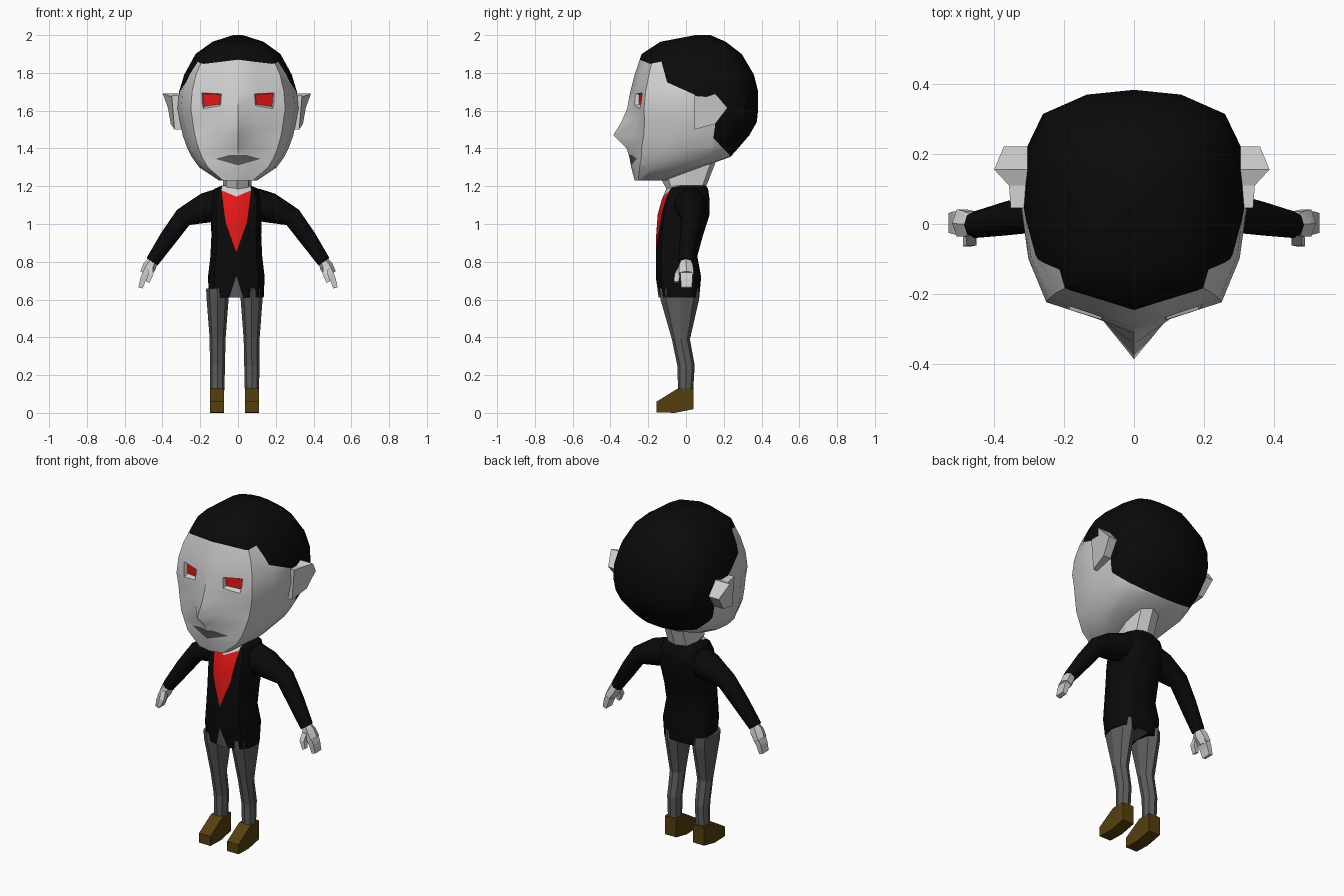
import bpy, bmesh, math
from mathutils import Vector
from mathutils.geometry import intersect_point_line

if "Cube" in bpy.data.objects:
    bpy.data.objects.remove(bpy.data.objects["Cube"])


def material(name, r, g, b):
    m = bpy.data.materials.new(name)
    m.diffuse_color = (r, g, b, 1)
    m.use_nodes = True
    m.node_tree.nodes["Principled BSDF"].inputs["Base Color"].default_value = m.diffuse_color
    return m


SKIN = material("pale_skin", 0.62, 0.62, 0.62)
HAIR = material("black", 0.003, 0.003, 0.003)
RED = material("red", 0.8, 0.008, 0.008)
GREY = material("dark_grey", 0.11, 0.11, 0.11)
BROWN = material("brown", 0.09, 0.05, 0.004)

# Half outline of a body section, front to back, in unit size
HALF = [(0, -1), (.32, -.9), (.78, -.76), (.94, -.4), (1, 0),
        (.95, .53), (.81, .8), (.42, .96), (0, 1)]
SECTION = HALF + [(-x, y) for x, y in HALF[-2:0:-1]]


def section(z, w, yf, yb, nose=None):
    mid, half = (yf + yb) / 2, (yb - yf) / 2
    pts = [Vector((x * w, mid + y * half, z)) for x, y in SECTION]
    if nose is not None:
        pts[0].y = nose
    return pts


def loft(rings):
    bm = bmesh.new()
    loops = [[bm.verts.new(p) for p in r] for r in rings]
    n = len(loops[0])
    for a, b in zip(loops, loops[1:]):
        for i in range(n):
            j = (i + 1) % n
            bm.faces.new((a[i], a[j], b[j], b[i]))
    bm.faces.new(loops[0][::-1])
    bm.faces.new(loops[-1])
    bmesh.ops.recalc_face_normals(bm, faces=bm.faces)
    return bm


def inside(p, poly):
    hit = False
    for (ax, ay), (bx, by) in zip(poly, poly[1:] + poly[:1]):
        if (ay > p[1]) != (by > p[1]) and p[0] < (bx - ax) * (p[1] - ay) / (by - ay) + ax:
            hit = not hit
    return hit


def paint(bm, poly, u, v, mat, front=False):
    """Cut an outline into the surface and colour the faces within it."""
    ok = lambda f: not front or f.calc_center_median().y < -.03
    for a, b in zip(poly, poly[1:] + poly[:1]):
        co, no = Vector((0, 0, 0)), Vector((0, 0, 0))
        co[u], co[v] = a
        no[u], no[v] = b[1] - a[1], a[0] - b[0]
        faces = [f for f in bm.faces if ok(f) and all(
            min(w.co[k] for w in f.verts) <= max(a[i], b[i]) and
            max(w.co[k] for w in f.verts) >= min(a[i], b[i])
            for i, k in enumerate((u, v)))]
        geom = faces + list({e for f in faces for e in f.edges}) + \
            list({w for f in faces for w in f.verts})
        bmesh.ops.bisect_plane(bm, geom=geom, dist=1e-5, plane_co=co, plane_no=no.normalized())
    for f in bm.faces:
        c = f.calc_center_median()
        if ok(f) and inside((c[u], c[v]), poly):
            f.material_index = mat


def add(name, bm, mats, x=0, mirror=False, smooth=None):
    me = bpy.data.meshes.new(name)
    bm.to_mesh(me)
    bm.free()
    ob = bpy.data.objects.new(name, me)
    bpy.context.collection.objects.link(ob)
    for m in mats:
        me.materials.append(m)
    ob.location.x = x
    if mirror:
        ob.modifiers.new("mirror", 'MIRROR').use_mirror_merge = False
    bpy.ops.object.select_all(action='DESELECT')
    ob.select_set(True)
    bpy.context.view_layer.objects.active = ob
    if smooth:
        bpy.ops.object.shade_smooth_by_angle(angle=math.radians(smooth))
    return ob


def tube(path, sides=6, turn=0):
    """Path of (x, y, z, radius across, radius in y)."""
    rings = []
    for i, (x, y, z, ra, rb) in enumerate(path):
        p, q = path[max(i - 1, 0)], path[min(i + 1, len(path) - 1)]
        d = Vector((q[0] - p[0], 0, q[2] - p[2])).normalized()
        across = d.cross(Vector((0, 1, 0)))
        rings.append([Vector((x, y, z)) + across * ra * math.cos(t) + Vector((0, rb * math.sin(t), 0))
                      for t in (turn + 2 * math.pi * k / sides for k in range(sides))])
    return loft(rings)


# Head with nose, painted hair and mouth
head = loft([section(*r) for r in [
    (1.23, .10, -.272, -.11), (1.30, .205, -.29, .08), (1.355, .245, -.30, .235),
    (1.40, .268, -.305, .275, -.315), (1.47, .293, -.30, .335, -.385),
    (1.54, .307, -.30, .375, -.342), (1.61, .32, -.305, .382, -.312),
    (1.70, .312, -.295, .382), (1.79, .285, -.272, .36), (1.90, .225, -.235, .295),
    (1.965, .135, -.135, .21), (2.0, .025, .05, .13)]])
paint(head, [(-.4, 1.875), (-.25, 1.872), (-.19, 1.848), (-.13, 1.86), (-.1, 1.75), (.045, 1.685),
             (.155, 1.53), (.145, 1.455), (.24, 1.355), (.3, 1.2), (.6, 1.2), (.6, 2.2), (-.4, 2.2)],
      1, 2, 1)
paint(head, [(-.12, 1.345), (-.04, 1.366), (.04, 1.366), (.12, 1.345), (0, 1.31)], 0, 2, 3, True)
head_mats = [SKIN, HAIR, RED, GREY]
head_ob = add("head", head, head_mats, smooth=40)

# Sunken eyes: tapered cutters with a red floor
floor = [(.185, 1.69), (.092, 1.686), (.097, 1.634), (.18, 1.622)]
rim = [(.205, 1.702), (.08, 1.694), (.087, 1.62), (.187, 1.602)]
for s in (-1, 1):
    back = [Vector((s * x, -.25 + .38 * (x - .09), z)) for x, z in floor]
    front = [Vector((s * (x + (X - x) * 1.6), -.25 + .38 * (x - .09) - .08, z + (Z - z) * 1.6))
             for (x, z), (X, Z) in zip(floor, rim)]
    bm = loft([back, front])
    max(bm.faces, key=lambda f: f.calc_center_median().y).material_index = 2
    cutter = add("eye_cutter", bm, head_mats)
    cutter.hide_render = True
    bpy.context.view_layer.objects.active = head_ob
    mod = head_ob.modifiers.new("eye", 'BOOLEAN')
    mod.object, mod.operation, mod.solver = cutter, 'DIFFERENCE', 'EXACT'
    bpy.ops.object.modifier_apply(modifier=mod.name)
    bpy.data.objects.remove(cutter)

# Pointed ears flaring outward
ear = [(.045, 1.68, .345), (.11, 1.675, .35), (.155, 1.69, .392), (.22, 1.615, .365),
       (.155, 1.53, .35), (.045, 1.5, .33)]
add("ears", loft([[Vector((.285, y, z)) for y, z, x in ear],
                  [Vector((x, y, z)) for y, z, x in ear]]), [SKIN], -.006, True)

# Neck leaning back into the head
neck = loft([[Vector((.075 * x, m + h * y, z + t * y)) for x, y in SECTION[::2]]
             for m, h, z, t in ((0, .09, 1.16, .01), (.005, .108, 1.20, .015), (.015, .145, 1.285, .05))])
add("neck", neck, [SKIN], -.004)

# Jacket with open collar, red shirt and split hem
jacket = loft([section(*r) for r in [
    (.61, .145, -.145, .07), (.72, .15, -.16, .08), (.83, .137, -.16, .06), (.94, .132, -.158, .09),
    (1.05, .135, -.15, .125), (1.13, .137, -.128, .125), (1.185, .118, -.105, .117),
    (1.205, .075, -.09, .105)]])
paint(jacket, [(-.078, 1.178), (0, 1.145), (.078, 1.178), (.057, 1.01), (0, .85), (-.057, 1.01)],
      0, 2, 1, True)
paint(jacket, [(-.078, 1.178), (0, 1.145), (.078, 1.178), (.07, 1.25), (-.07, 1.25)], 0, 2, 2, True)
paint(jacket, [(-.04, .6), (0, .725), (.04, .6)], 0, 2, 3, True)
add("jacket", jacket, [HAIR, RED, SKIN, GREY], -.009, smooth=40)

# Sleeves
add("sleeves", tube([(.09, .02, 1.105, .085, .09), (.17, .025, 1.085, .08, .08),
                     (.29, .03, 1.035, .052, .055), (.37, .015, .925, .046, .048),
                     (.455, -.002, .80, .035, .038)], 8), [HAIR], 0, True, 50)

# Hands: palm, fingers and forward thumb
q = math.pi / 4
add("palms", tube([(.448, 0, .81, .026, .028), (.468, 0, .775, .036, .042),
                   (.492, .003, .735, .03, .045)], 6), [SKIN], 0, True, 40)
add("fingers", tube([(.482, .003, .75, .026, .048), (.502, .003, .71, .022, .045),
                     (.516, .003, .662, .017, .04)], 4, q), [SKIN], 0, True)
add("thumbs", tube([(.465, -.025, .775, .02, .02), (.462, -.045, .735, .02, .022),
                    (.478, -.052, .692, .014, .018)], 4, q), [SKIN], 0, True)

# Trouser legs
add("trouser_legs", tube([(.093, -.035, .66, .058, .105), (.09, -.033, .60, .058, .102),
                          (.09, -.027, .39, .042, .048), (.091, .0, .25, .04, .046),
                          (.092, -.002, .12, .038, .04)], 8), [GREY], -.018, True)

# Wedge shoes
shoe = [(.04, .02), (.04, .13), (-.042, .13), (-.155, .06), (-.155, .003), (-.06, .0)]
add("shoes", loft([[Vector((x, y, z)) for y, z in shoe] for x in (.055, .13)]), [BROWN], -.018, True)
